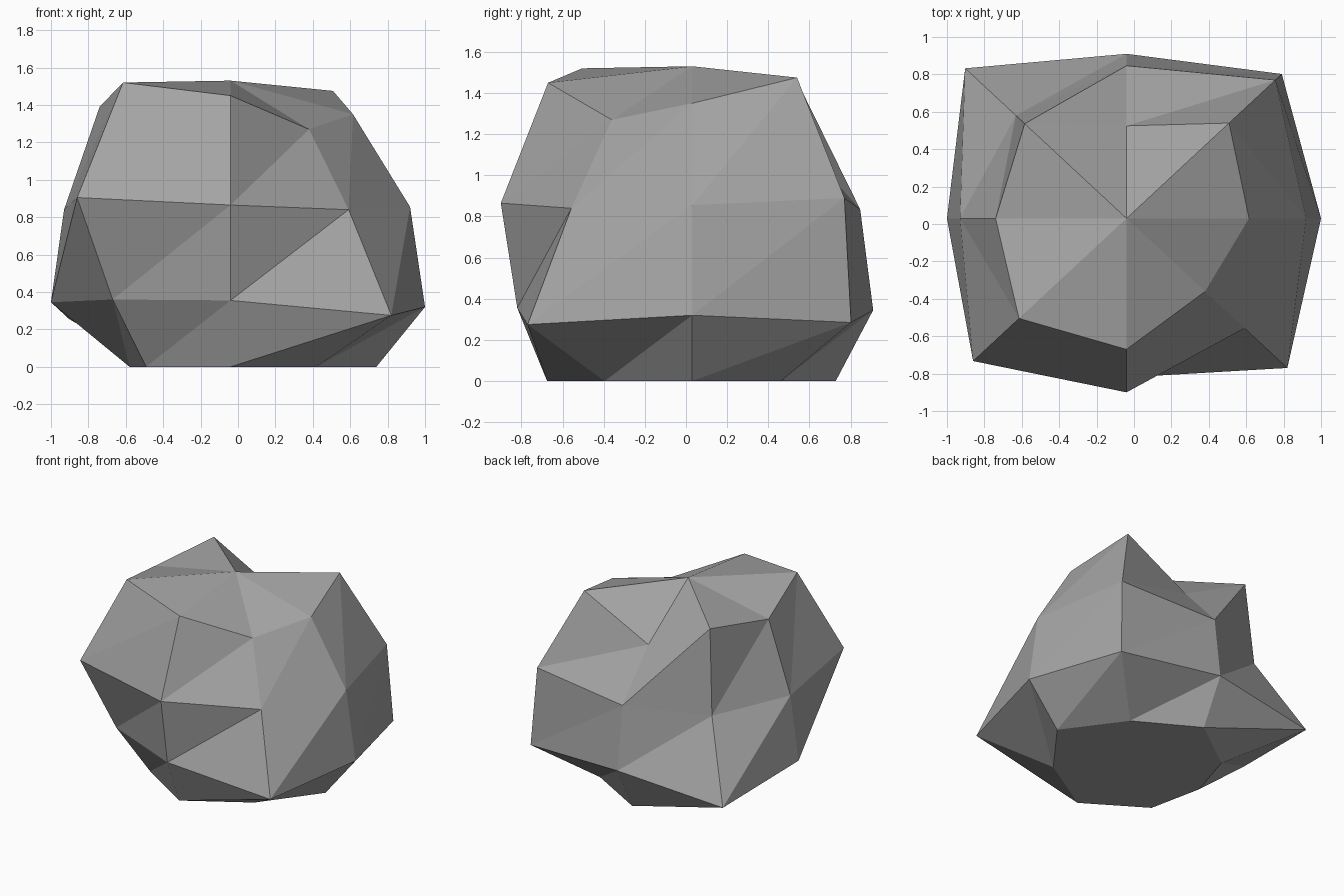
import bpy, bmesh, math

if "Cube" in bpy.data.objects:
    bpy.data.objects.remove(bpy.data.objects["Cube"])

SEG = 8
CX, CY, DEPTH = -0.04, 0.03, 0.93   # rock axis and front-to-back squash

# Each ring, from the base up: (radius, height) anticlockwise from +x
RINGS = [
    [(.78, 0), (.657, 0), (.75, 0), (.595, 0), (.54, 0), (.638, 0), (.758, 0), (.648, 0)],
    [(1.04, .32), (1.174, .285), (.946, .345), (1.22, .255),
     (.96, .345), (.891, .36), (.914, .355), (1.216, .275)],
    [(.96, .855), (1.125, .89), (.878, .835), (.837, .81),
     (.89, .84), (1.16, .905), (1.0, .865), (.893, .84)],
    [(.655, 1.35), (.775, 1.475), (.532, 1.19), (.77, 1.465),
     (.70, 1.39), (.813, 1.52), (.753, 1.45), (.594, 1.27)],
]
PEAK = 1.53

stone = bpy.data.materials.new("stone grey")
stone.diffuse_color = (0.37, 0.37, 0.37, 1)
stone.use_nodes = True
stone.node_tree.nodes["Principled BSDF"].inputs["Base Color"].default_value = stone.diffuse_color

bm = bmesh.new()
rings = []
for ring in RINGS:
    verts = []
    for i, (r, z) in enumerate(ring):
        a = math.tau * i / SEG
        verts.append(bm.verts.new((CX + r * math.cos(a), CY + DEPTH * r * math.sin(a), z)))
    rings.append(verts)
peak = bm.verts.new((CX, CY, PEAK))

# Flat base
bm.faces.new(rings[0][::-1])
# Faceted sides, every panel split the same way
for low, high in zip(rings, rings[1:]):
    for i in range(SEG):
        j = (i + 1) % SEG
        bm.faces.new((low[i], low[j], high[j]))
        bm.faces.new((low[i], high[j], high[i]))
# Crown
for i in range(SEG):
    bm.faces.new((rings[-1][i], rings[-1][(i + 1) % SEG], peak))

mesh = bpy.data.meshes.new("rock")
bm.to_mesh(mesh)
bm.free()
mesh.materials.append(stone)
rock = bpy.data.objects.new("rock", mesh)
bpy.context.collection.objects.link(rock)
